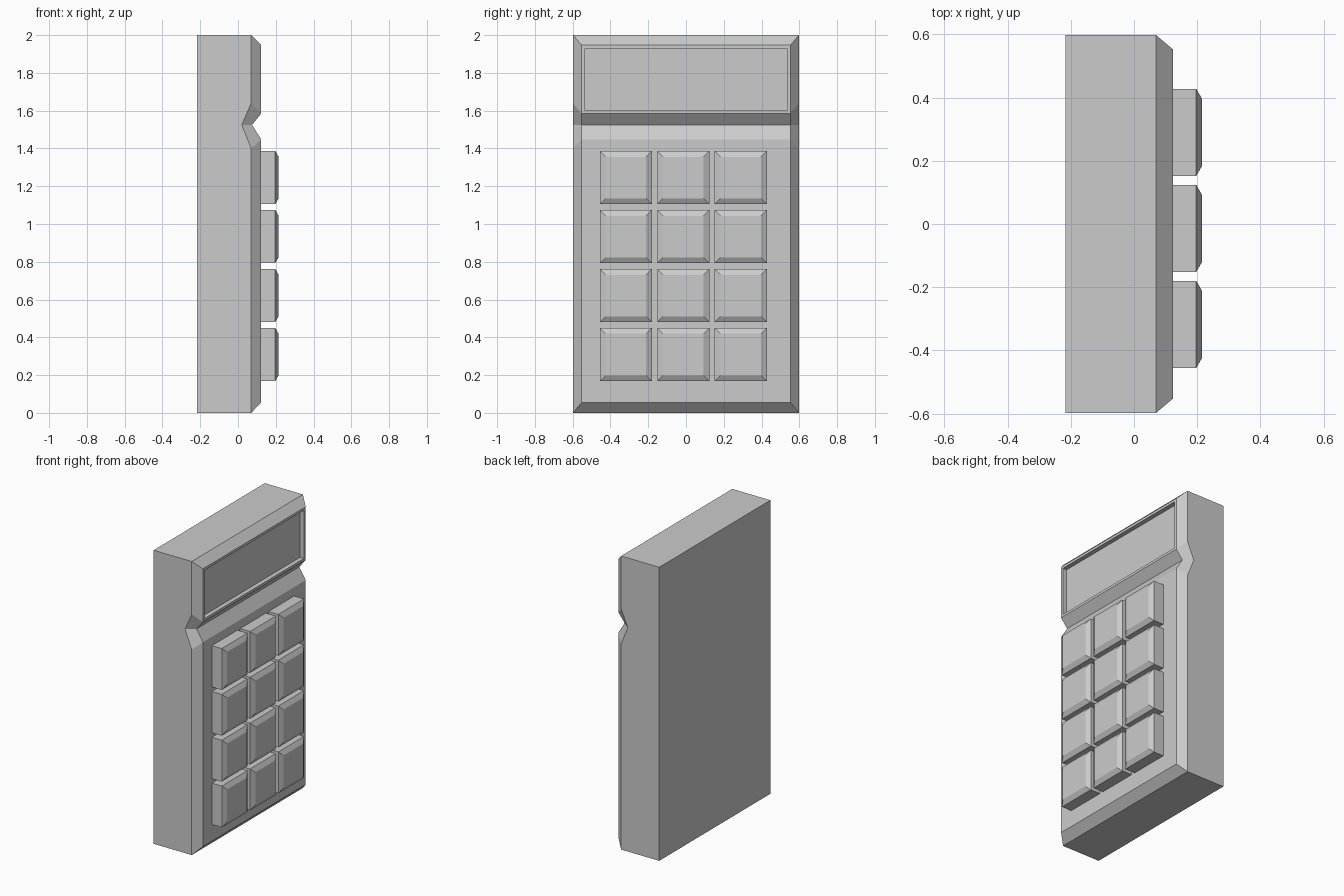
import bpy, bmesh
from mathutils import Vector

if "Cube" in bpy.data.objects:
    bpy.data.objects.remove(bpy.data.objects["Cube"])


def finish(bm, name):
    bmesh.ops.recalc_face_normals(bm, faces=bm.faces[:])
    mesh = bpy.data.meshes.new(name)
    bm.to_mesh(mesh)
    bm.free()
    obj = bpy.data.objects.new(name, mesh)
    bpy.context.collection.objects.link(obj)
    return obj


def bridge(bm, a, b):
    """Join two equal closed rings with quads."""
    n = len(a)
    for i in range(n):
        j = (i + 1) % n
        bm.faces.new((a[i], a[j], b[j], b[i]))


def ring(bm, half_width, side):
    """Closed ring from an (x, z) side profile mirrored across y."""
    right = [bm.verts.new((x, half_width, z)) for x, z in side]
    left = [bm.verts.new((x, -half_width, z)) for x, z in reversed(side)]
    return right + left


# Casing: back, chamfer edge and front profiles, with the notch under the display
rim = [(0.07, 0), (0.07, 1.40), (0.02, 1.525), (0.07, 1.64), (0.07, 2)]
face = [(0.123, 0.055), (0.123, 1.447), (0.075, 1.525), (0.123, 1.585), (0.123, 1.947)]
bm = bmesh.new()
back = ring(bm, 0.598, [(-0.217, z) for _, z in rim])
middle = ring(bm, 0.598, rim)
front = ring(bm, 0.553, face)
bridge(bm, back, middle)
bridge(bm, middle, front)
bm.faces.new(back)
n = len(front)
strips = [bm.faces.new((front[i], front[i + 1], front[n - 2 - i], front[n - 1 - i]))
          for i in range(len(face) - 1)]
bmesh.ops.recalc_face_normals(bm, faces=bm.faces[:])

# Recessed display in the top strip
display = strips[-1]
bmesh.ops.inset_region(bm, faces=[display], thickness=0.024)
rim_verts = display.verts[:]
walls = bmesh.ops.extrude_face_region(bm, geom=[display])
floor = [v for v in walls["geom"] if isinstance(v, bmesh.types.BMVert)]
bmesh.ops.translate(bm, vec=Vector((-0.03, 0, 0)), verts=floor)
if display.is_valid:
    bmesh.ops.delete(bm, geom=[display], context='FACES_ONLY')
finish(bm, "casing")


# Keys: blocks with a bevelled front
def key(name, y, z):
    bm = bmesh.new()
    loops = []
    for x, inset in ((0.118, 0), (0.197, 0), (0.215, 0.031)):
        w, h = 0.138 - inset, 0.141 - inset
        loops.append([bm.verts.new((x, y + sy * w, z + sz * h))
                      for sy, sz in ((-1, -1), (1, -1), (1, 1), (-1, 1))])
    bridge(bm, loops[0], loops[1])
    bridge(bm, loops[1], loops[2])
    bm.faces.new(loops[0])
    bm.faces.new(loops[2])
    finish(bm, name)


for row in range(4):
    for col in range(3):
        key(f"key_{row + 1}_{col + 1}", -0.318 + 0.304 * col, 0.309 + 0.3123 * row)
